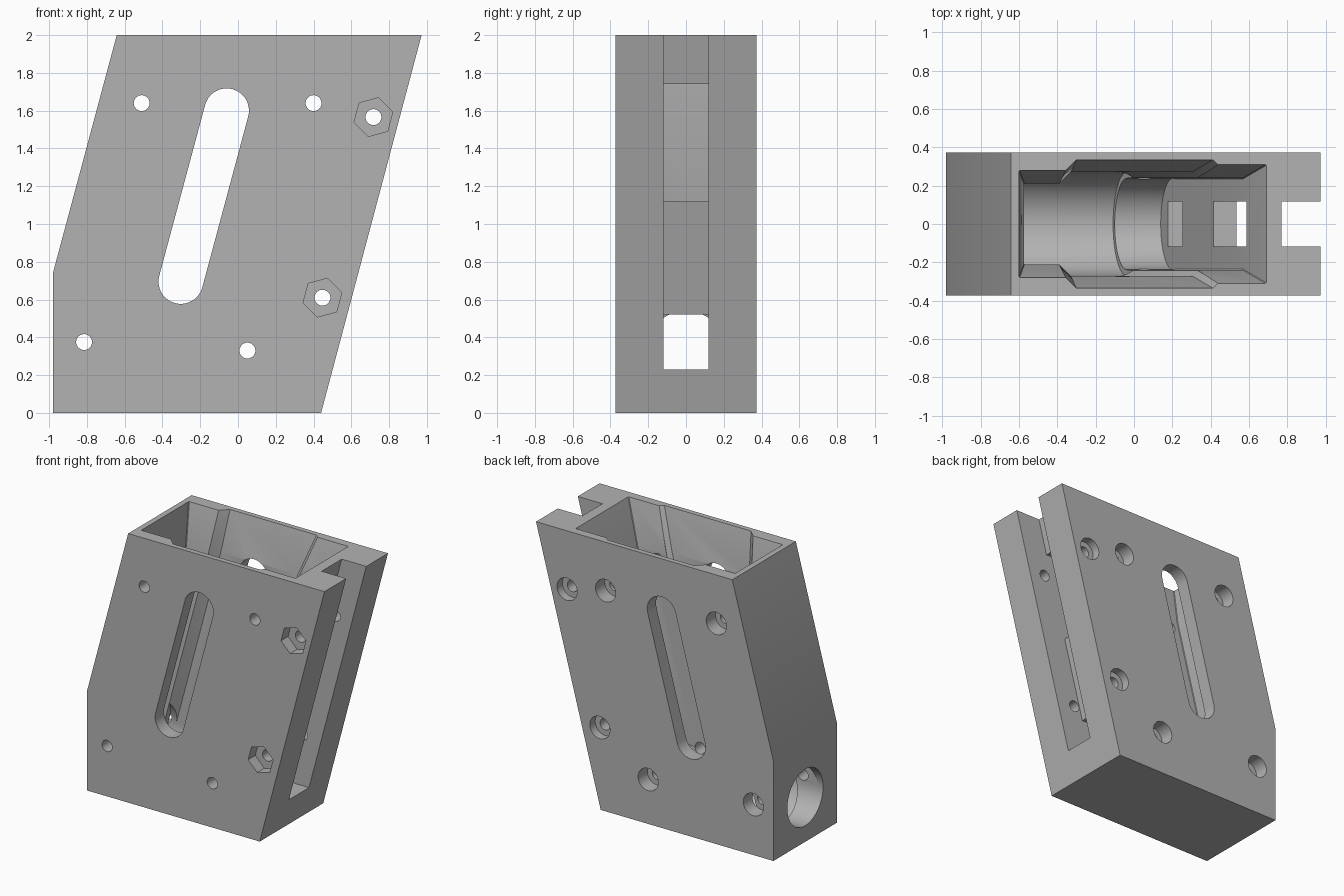
import bpy, bmesh, math
from mathutils import Matrix, Vector

cube = bpy.data.objects.get("Cube")
if cube:
    bpy.data.objects.remove(cube, do_unlink=True)

LEAN = 0.268          # sideways lean per unit of height
HALF = 0.373          # half thickness of the block
BORE_Z = 0.33
NECK_Z = 1.7          # where the funnel meets the shaft

grey = bpy.data.materials.new("plain grey")
grey.use_nodes = True
tone = (0.45, 0.45, 0.45, 1)
grey.diffuse_color = tone
grey.node_tree.nodes["Principled BSDF"].inputs["Base Color"].default_value = tone


def loft(name, rings):
    """Solid through matching rings of points."""
    bm = bmesh.new()
    loops = [[bm.verts.new(p) for p in ring] for ring in rings]
    n = len(loops[0])
    for a, b in zip(loops, loops[1:]):
        for i in range(n):
            j = (i + 1) % n
            bm.faces.new((a[i], a[j], b[j], b[i]))
    bm.faces.new(loops[0])
    bm.faces.new(loops[-1])
    bmesh.ops.recalc_face_normals(bm, faces=bm.faces)
    mesh = bpy.data.meshes.new(name)
    bm.to_mesh(mesh)
    bm.free()
    ob = bpy.data.objects.new(name, mesh)
    mesh.materials.append(grey)
    bpy.context.collection.objects.link(ob)
    return ob


def prism(name, outline, y0, y1):
    """Side outline in x and z, pushed along y."""
    return loft(name, [[(x, y, z) for x, z in outline] for y in (y0, y1)])


def arc(x, z, r, start=0, sweep=360, n=32):
    full = sweep == 360
    steps = n if full else n + 1
    return [(x + r * math.cos(math.radians(start + sweep * i / n)),
             z + r * math.sin(math.radians(start + sweep * i / n))) for i in range(steps)]


def cut(tool):
    mod = body.modifiers.new("cut", 'BOOLEAN')
    mod.operation = 'DIFFERENCE'
    mod.solver = 'EXACT'
    mod.object = tool
    bpy.context.view_layer.objects.active = body
    bpy.ops.object.modifier_apply(modifier=mod.name)
    bpy.data.objects.remove(tool, do_unlink=True)


def box(name, x0, x1, z0, z1, w):
    return prism(name, [(x0, z0), (x1, z0), (x1, z1), (x0, z1)], -w, w)


# Leaning block
body = prism("magazine_block",
             [(-0.98, 0), (0.44, 0), (0.972, 2), (-0.642, 2), (-0.98, 0.74)], -HALF, HALF)


# Leaning shaft with a flared mouth, in three widths
def section(x0, x1, w, z, c0, c1):
    half = [(x0, w - c0), (x0 + c0, w), (x1 - c1, w), (x1, w - c1)]
    ring = half + [(x, -y) for x, y in reversed(half)]
    return [(x, y, z) for x, y in ring]


def shaft(name, top, neck, c0, c1):
    grow = 1.1       # carry the flare a little past the top
    over = [n + (t - n) * grow for t, n in zip(top, neck)]
    drop = LEAN * (NECK_Z - BORE_Z)
    low = (neck[0] - drop, neck[1] - drop, neck[2])
    z_over = NECK_Z + (2 - NECK_Z) * grow
    cut(loft(name, [section(*low, BORE_Z, c0, c1),
                    section(*neck, NECK_Z, c0, c1),
                    section(*over, z_over, c0, c1)]))


shaft("shaft_left", (-0.60, -0.2, 0.28), (-0.575, -0.2, 0.21), 0.004, 0.004)
shaft("shaft_middle", (-0.36, 0.44, 0.335), (-0.39, 0.33, 0.27), 0.06, 0.028)
shaft("shaft_right", (0.2, 0.69, 0.31), (0.2, 0.57, 0.24), 0.004, 0.004)


# Round bore under the shaft, open on the left side
def bore(name, x0, x1, r):
    ring = arc(0, BORE_Z, r, 0, 360, 48)
    cut(loft(name, [[(x + LEAN * (z - BORE_Z), y, z) for y, z in ring] for x in (x0, x1)]))


bore("bore_mouth", -1.2, 0.1, 0.21)
bore("bore_middle", -0.757, -0.037, 0.27)
bore("bore_end", -0.1, 0.203, 0.238)


# Open groove along the right edge, with its two openings into the shaft
def groove_x(z):
    return 0.77 - LEAN * (2 - z)


cut(prism("groove", [(groove_x(0.23), 0.23), (1.3, 0.23), (1.3, 2.1), (groove_x(2.1), 2.1)],
          -0.118, 0.118))
cut(box("pusher_slot", 0.08, 0.42, 0.23, 0.52, 0.118))
cut(box("window", 0.36, 0.74, 1.12, 1.74, 0.118))

# Long viewing slot through both faces
cut(prism("viewing_slot",
          arc(-0.06, 1.6, 0.118, -15, 180, 20) + arc(-0.303, 0.695, 0.118, 165, 180, 20), -1, 1))

# Screw holes with round recesses at the back
for x, z in ((-0.51, 1.64), (0.4, 1.64), (-0.815, 0.375), (0.05, 0.33)):
    cut(prism("screw_hole", arc(x, z, 0.042), -1, 1))
    cut(prism("head_recess", arc(x, z, 0.083), 0.265, 1))

# Groove screws with hexagonal nut pockets at the front
for x, z in ((0.717, 1.566), (0.447, 0.61)):
    cut(prism("screw_hole", arc(x, z, 0.042), -1, 1))
    cut(prism("nut_pocket", arc(x, z, 0.106, 15 + 60, 360, 6), -1, -0.29))
    cut(prism("head_recess", arc(x, z, 0.083), 0.31, 1))

# Smooth the round walls only
bpy.ops.object.select_all(action='DESELECT')
body.select_set(True)
bpy.context.view_layer.objects.active = body
bpy.ops.object.shade_smooth_by_angle(angle=math.radians(25))
